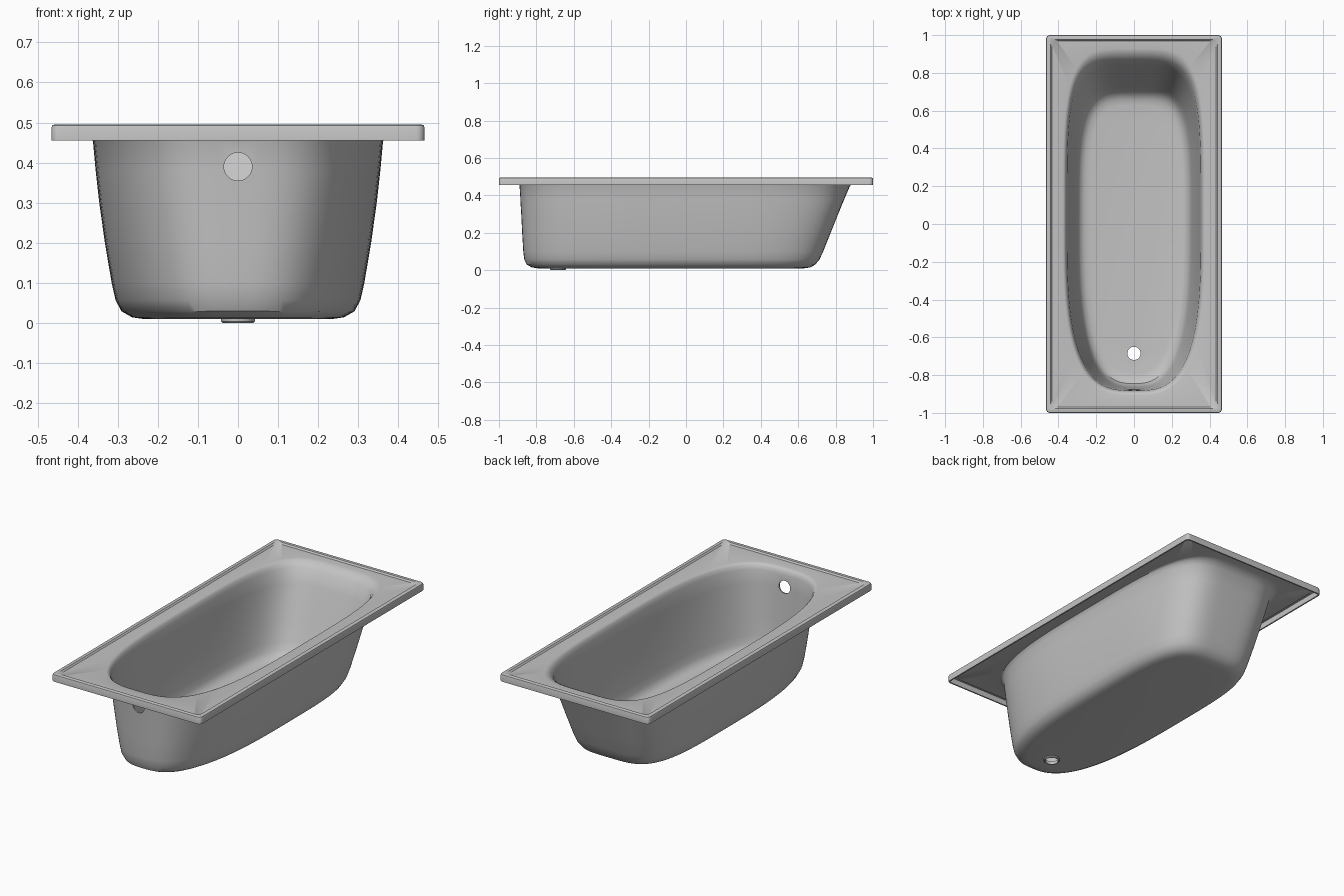
import bpy, bmesh
from math import sin, cos, pi

cube = bpy.data.objects.get("Cube")
if cube:
    bpy.data.objects.remove(cube, do_unlink=True)

Q = 32  # points per quarter of every loop
enamel = bpy.data.materials.new("light_grey_enamel")
enamel.use_nodes = True
grey = (0.55, 0.55, 0.55, 1)
enamel.diffuse_color = grey
enamel.node_tree.nodes["Principled BSDF"].inputs["Base Color"].default_value = grey


def mirrored(quarter):
    """Full loop from quarter(i, back) giving (x, y) for i = 0..Q."""
    pts = []
    for k in range(4 * Q):
        q, i = divmod(k, Q)
        x, y = quarter(i if q % 2 == 0 else Q - i, q < 2)
        pts.append((x if q in (0, 3) else -x, y if q < 2 else -y))
    return pts


def rectangle(a, b, r):
    side = Q * 3 // 8
    arc = Q - 2 * side

    def quarter(i, back):
        if i < side:
            return a, (b - r) * i / side
        if i > Q - side:
            return (a - r) * (Q - i) / side, b
        t = (i - side) / arc * pi / 2
        return a - r + r * cos(t), b - r + r * sin(t)
    return mirrored(quarter)


def basin(a, back_y, front_y, n_back, n_front):
    def quarter(i, back):
        b, n = (back_y, n_back) if back else (front_y, n_front)
        t = i / Q * pi / 2
        return a * max(cos(t), 0) ** (2 / n), b * sin(t) ** (2 / n)
    return mirrored(quarter)


def finish(name, bm):
    mesh = bpy.data.meshes.new(name)
    bm.to_mesh(mesh)
    bm.free()
    obj = bpy.data.objects.new(name, mesh)
    bpy.context.collection.objects.link(obj)
    mesh.materials.append(enamel)
    return obj


def select(obj):
    bpy.ops.object.select_all(action='DESELECT')
    bpy.context.view_layer.objects.active = obj
    obj.select_set(True)


def skin(bm, loops, closed=False):
    rows = [[bm.verts.new((x, y, z)) for x, y in pts] for z, pts in loops]
    pairs = list(zip(rows, rows[1:])) + ([(rows[-1], rows[0])] if closed else [])
    for lo, hi in pairs:
        n = len(lo)
        for k in range(n):
            j = (k + 1) % n
            bm.faces.new((lo[k], lo[j], hi[j], hi[k]))
    return rows


# Skirt, raised border and deck
loops = [(z, rectangle(a, a + 0.535, r)) for z, a, r in (
    (0.455, 0.465, 0.02), (0.488, 0.465, 0.02), (0.493, 0.463, 0.02),
    (0.495, 0.458, 0.02), (0.495, 0.442, 0.03), (0.487, 0.435, 0.04))]
# Rolled opening, curved walls and floor: z, half width, back, front
walls = [(0.487, 0.377, 0.928, 0.907), (0.484, 0.368, 0.913, 0.897),
         (0.475, 0.361, 0.895, 0.889), (0.455, 0.354, 0.870, 0.882),
         (0.38, 0.347, 0.838, 0.878), (0.30, 0.338, 0.805, 0.873),
         (0.20, 0.324, 0.765, 0.868), (0.10, 0.307, 0.725, 0.862),
         (0.06, 0.298, 0.706, 0.857), (0.035, 0.285, 0.685, 0.845),
         (0.022, 0.262, 0.660, 0.820), (0.018, 0.235, 0.630, 0.790)]
for z, a, back, front in walls:
    loops.append((z, basin(a, back, front, 4 + 0.6 * z, 2.7 + 0.8 * z)))

bm = bmesh.new()
rows = skin(bm, loops)
bm.faces.new(rows[-1])
tub = finish("bathtub_shell", bm)
solid = tub.modifiers.new("thickness", 'SOLIDIFY')
solid.thickness = 0.008
solid.offset = -1

# Drain and overflow holes
cutters = []
for name, spot, turn in (("drain_cutter", (0, -0.685, 0.02), 0),
                         ("overflow_cutter", (0, -0.88, 0.39), pi / 2)):
    bpy.ops.mesh.primitive_cylinder_add(vertices=32, radius=0.035, depth=0.1,
                                        location=spot, rotation=(turn, 0, 0))
    cutter = bpy.context.object
    cutter.name = name
    cutter.hide_render = True
    cutters.append(cutter)
    cut = tub.modifiers.new(name, 'BOOLEAN')
    cut.operation = 'DIFFERENCE'
    cut.solver = 'EXACT'
    cut.object = cutter
select(tub)
for mod in list(tub.modifiers):
    bpy.ops.object.modifier_apply(modifier=mod.name)
for cutter in cutters:
    bpy.data.objects.remove(cutter, do_unlink=True)

# Drain collar under the floor
bm = bmesh.new()
ring = [(z, [(r * cos(k * pi / 16), r * sin(k * pi / 16) - 0.685) for k in range(32)])
        for z, r in ((0.014, 0.035), (0, 0.035), (0, 0.038), (0.004, 0.042), (0.014, 0.043))]
skin(bm, ring, closed=True)
bmesh.ops.recalc_face_normals(bm, faces=bm.faces)
collar = finish("drain_collar", bm)

for obj in (tub, collar):
    select(obj)
    bpy.ops.object.shade_smooth_by_angle(angle=0.6)
